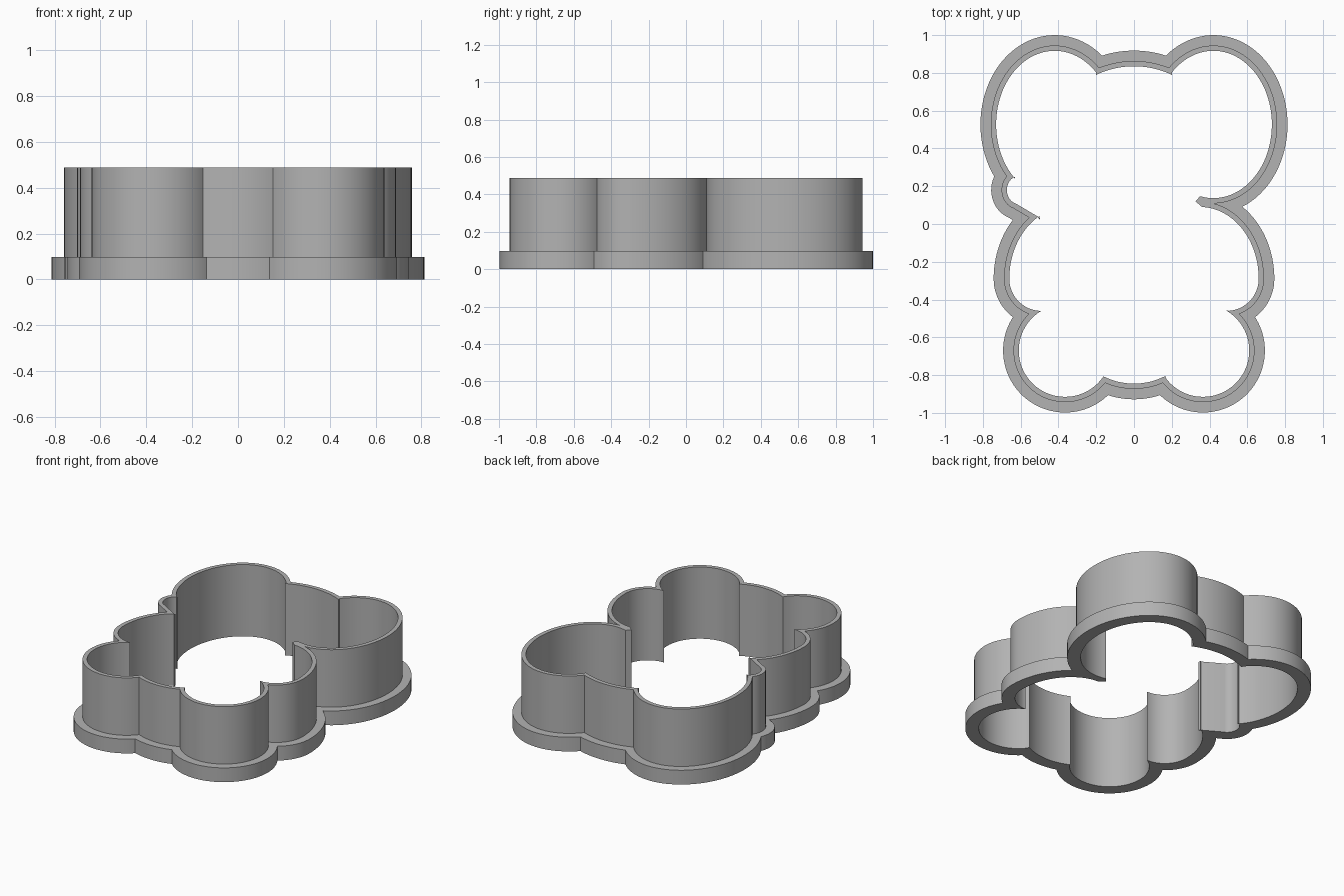
import bpy
import bmesh
from math import sin, cos, radians
from mathutils import Vector
from mathutils.geometry import intersect_line_line_2d

cube = bpy.data.objects.get("Cube")
if cube:
    bpy.data.objects.remove(cube, do_unlink=True)

BASE_TOP, WALL_TOP = 0.097, 0.487
WALL, FLANGE = 0.028, 0.083


def arc(cx, cy, rx, ry, start, end, steps=32):
    angles = [radians(start + (end - start) * i / steps) for i in range(steps + 1)]
    return [Vector((cx + rx * cos(a), cy + ry * sin(a))) for a in angles]


def mirrored(points):
    return [Vector((-p.x, p.y)) for p in reversed(points)]


def offset(points, distance):
    """Push an open curve outward, to the right of its direction."""
    result = []
    for i, p in enumerate(points):
        t = (points[min(i + 1, len(points) - 1)] - points[max(i - 1, 0)]).normalized()
        result.append(p + Vector((t.y, -t.x)) * distance)
    return result


def crossing(a, b):
    for i in range(len(a) - 1):
        for j in reversed(range(len(b) - 1)):
            hit = intersect_line_line_2d(a[i], a[i + 1], b[j], b[j + 1])
            if hit:
                return i, j, hit
    return None


def outline(curves, distance):
    """Offset every lobe and trim neighbours where they cross."""
    lobes = [offset(c, distance) for c in curves]
    count = len(lobes)
    hits = [crossing(lobes[k], lobes[(k + 1) % count]) for k in range(count)]
    loop = []
    for k, lobe in enumerate(lobes):
        before, after = hits[k - 1], hits[k]
        first = before[1] + 1 if before else 0
        last = after[0] + 1 if after else len(lobe)
        loop += lobe[first:last]
        if after:
            loop.append(after[2])
    return loop


# Lobes of the inner outline, counterclockwise from the bottom edge
bottom_edge = arc(0, -0.485, 0.36, 0.36, 242.7, 297.3)
foot = arc(0.365, -0.67, 0.245, 0.245, -146, 60, 48)
arm_low = arc(0.49, -0.29, 0.17, 0.17, -90, 0, 20)
arm = arm_low + arc(0.35, -0.29, 0.31, 0.38, 0, 88)[1:]
short_arm = arm_low + arc(0.35, -0.29, 0.31, 0.38, 0, 61)[1:]
ear = arc(0.42, 0.527, 0.31, 0.39, -103, 135, 56)
short_ear = arc(0.42, 0.527, 0.31, 0.39, -47.4, 135, 48)
forehead = arc(0, 0.368, 0.467, 0.467, 64.6, 115.4)
bump = arc(-0.61, 0.18, 0.063, 0.074, 108, 255, 20) + [Vector((-0.505, 0.037))]
curves = [bottom_edge, foot, arm, ear, forehead, mirrored(short_ear), bump,
          mirrored(short_arm), mirrored(foot)]

# Inner outline, with the two blunt neck tips
neck_tips = {2: [Vector((0.325, 0.12))], 6: [Vector((-0.498, 0.022))]}
inner = []
for k, curve in enumerate(curves):
    for p in curve + neck_tips.get(k, []):
        if not inner or (p - inner[-1]).length > 0.004:
            inner.append(p)
wall = outline(curves, WALL)
flange = outline(curves, FLANGE)

# Cutter: thin tall wall standing on a wider flange
bm = bmesh.new()


def ring(points, z):
    verts = [bm.verts.new((p.x, p.y, z)) for p in points]
    edges = [bm.edges.new((v, verts[i - 1])) for i, v in enumerate(verts)]
    return verts, edges


def side(low, high):
    for i in range(len(low[0])):
        bm.faces.new((low[0][i - 1], low[0][i], high[0][i], high[0][i - 1]))


def cap(a, b, direction):
    bmesh.ops.triangle_fill(bm, use_beauty=True, edges=a[1] + b[1],
                            normal=(0, 0, direction))


inner_low, inner_high = ring(inner, 0), ring(inner, WALL_TOP)
wall_low, wall_high = ring(wall, BASE_TOP), ring(wall, WALL_TOP)
flange_low, flange_high = ring(flange, 0), ring(flange, BASE_TOP)
cap(inner_high, wall_high, 1)
cap(wall_low, flange_high, 1)
cap(inner_low, flange_low, -1)
side(inner_low, inner_high)
side(wall_low, wall_high)
side(flange_low, flange_high)
bmesh.ops.recalc_face_normals(bm, faces=bm.faces)

mesh = bpy.data.meshes.new("cutter_body")
bm.to_mesh(mesh)
bm.free()
body = bpy.data.objects.new("cutter_body", mesh)
bpy.context.collection.objects.link(body)

# Plain grey plastic
grey = bpy.data.materials.new("grey_plastic")
grey.use_nodes = True
colour = (0.45, 0.45, 0.45, 1)
grey.diffuse_color = colour
grey.node_tree.nodes["Principled BSDF"].inputs["Base Color"].default_value = colour
mesh.materials.append(grey)

bpy.ops.object.select_all(action="DESELECT")
body.select_set(True)
bpy.context.view_layer.objects.active = body
bpy.ops.object.shade_smooth_by_angle(angle=radians(30))
